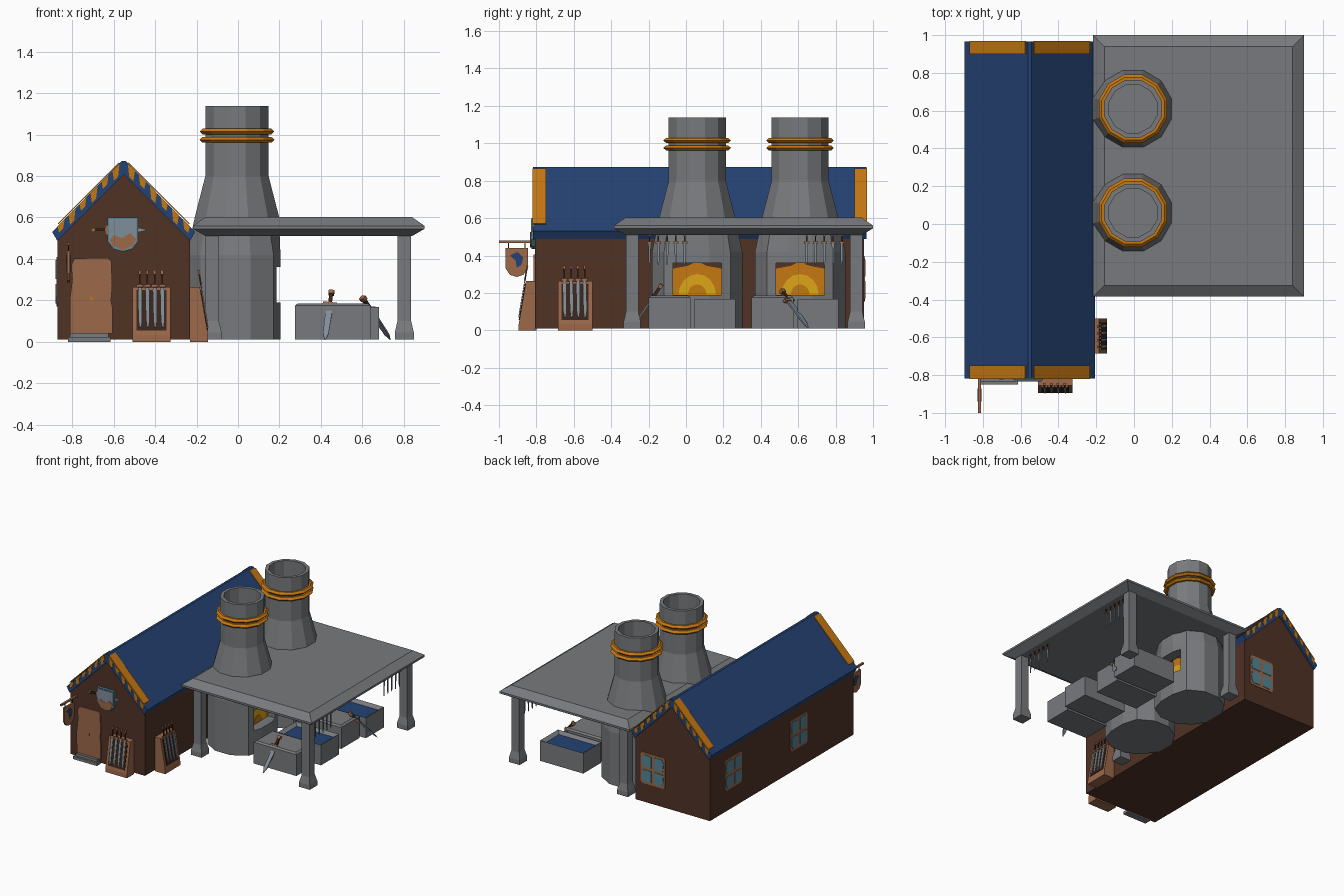
import bpy, bmesh, math
from mathutils import Vector, Matrix

if "Cube" in bpy.data.objects:
    bpy.data.objects.remove(bpy.data.objects["Cube"])

def material(name, r, g, b):
    m = bpy.data.materials.new(name)
    lin = [(c / 255 / 12.92) if c < 10 else ((c / 255 + .055) / 1.055) ** 2.4 for c in (r, g, b)]
    m.diffuse_color = (*lin, 1)
    m.use_nodes = True
    m.node_tree.nodes["Principled BSDF"].inputs["Base Color"].default_value = m.diffuse_color
    return m

WALL = material("wall brown", 80, 50, 37)
BLUE = material("roof blue", 36, 66, 114)
ORANGE = material("trim orange", 198, 120, 18)
STONE = material("stone grey", 120, 122, 125)
TAN = material("tan wood", 156, 104, 74)
DARK = material("dark wood", 58, 38, 28)
STEEL = material("steel grey", 128, 142, 154)
GLASS = material("window teal", 84, 134, 150)
YELLOW = material("fire yellow", 222, 166, 24)

def finish(name, bm, mats, M=None):
    bmesh.ops.recalc_face_normals(bm, faces=bm.faces)
    me = bpy.data.meshes.new(name)
    bm.to_mesh(me)
    bm.free()
    for m in mats:
        me.materials.append(m)
    ob = bpy.data.objects.new(name, me)
    bpy.context.collection.objects.link(ob)
    if M:
        ob.matrix_world = M
    return ob

def add_loft(bm, rings, mi=0, closed=False):
    vs = [[bm.verts.new(p) for p in r] for r in rings]
    n = len(vs[0])
    faces = []
    pairs = list(zip(vs, vs[1:])) + ([(vs[-1], vs[0])] if closed else [])
    for a, b in pairs:
        for i in range(n):
            j = (i + 1) % n
            faces.append(bm.faces.new((a[i], a[j], b[j], b[i])))
    if not closed:
        faces += [bm.faces.new(vs[0]), bm.faces.new(vs[-1])]
    for f in faces:
        f.material_index = mi
    return faces

def loft(name, rings, mat, M=None, closed=False):
    bm = bmesh.new()
    add_loft(bm, rings, 0, closed)
    return finish(name, bm, [mat], M)

def rect(x0, x1, y0, y1, z):
    return [(x0, y0, z), (x1, y0, z), (x1, y1, z), (x0, y1, z)]

def box(name, x0, x1, y0, y1, z0, z1, mat):
    return loft(name, [rect(x0, x1, y0, y1, z0), rect(x0, x1, y0, y1, z1)], mat)

def prism(name, pts, axis, a, b, mat, M=None):
    put = (lambda p, t: (t, p[0], p[1])) if axis == 'x' else (lambda p, t: (p[0], t, p[1]))
    return loft(name, [[put(p, t) for p in pts] for t in (a, b)], mat, M)

def ring(cx, cy, r, z, n=12, xmax=9):
    return [(cx + min(xmax, r * math.cos((i + .5) * math.tau / n)),
             cy + r * math.sin((i + .5) * math.tau / n), z) for i in range(n)]

def sword(name, tip, top, side, w=.012, M=None):
    """Tapered blade, cross guard, grip and pommel between tip and top."""
    tip, z = Vector(tip), Vector(top) - Vector(tip)
    L = z.length
    z.normalize()
    x = Vector(side)
    x = (x - z * x.dot(z)).normalized()
    A = Matrix((x, z.cross(x), z)).transposed().to_4x4()
    A.translation = tip
    bm = bmesh.new()
    t = w * .25
    add_loft(bm, [rect(-.002, .002, -.001, .001, 0), rect(-w * .8, w * .8, -t, t, L * .12),
                  rect(-w, w, -t, t, L * .7)], 0)
    add_loft(bm, [rect(-w * 2, w * 2, -w * .6, w * .6, L * h) for h in (.7, .75)], 1)
    add_loft(bm, [rect(-w * .5, w * .5, -w * .5, w * .5, L * h) for h in (.75, .93)], 2)
    add_loft(bm, [rect(-w * .8, w * .8, -w * .7, w * .7, L * h) for h in (.93, 1)], 1)
    return finish(name, bm, [STEEL, TAN, DARK], (M or Matrix()) @ A)

# House walls and roof
CX = -.552
prism("house_walls", [(-.872, .01), (-.232, .01), (-.232, .50), (CX, .82), (-.872, .50)], 'y', -.807, .952, WALL)
prism("roof", [(CX - .345, .53), (CX - .01, .872), (CX + .01, .872), (CX + .345, .53), (CX + .32, .487),
               (CX, .808), (CX - .32, .487)], 'y', -.817, .965, BLUE)

# Orange roof-end bands and gable patches
for s, side in ((-1, "left"), (1, "right")):
    slope = lambda d, up: (CX + s * (d + up), .882 - d + up)
    for y0, y1, end in ((-.82, -.748, "front"), (.9, .968, "back")):
        prism(f"roof_band_{side}_{end}", [slope(.02, 0), slope(.315, 0), slope(.315, .004), slope(.02, .004)],
              'y', y0, y1, ORANGE)
        yy = -.817 if end == "front" else .965
        for k in range(6):
            d = .02 + k * .053
            lo = .04 if k % 2 else .055
            prism(f"gable_patch_{side}_{end}_{k}", [(CX + s * d, .878 - d), (CX + s * (d + .034), .844 - d),
                  (CX + s * (d + .027), .851 - d - lo), (CX + s * (d + .007), .871 - d - lo)],
                  'y', yy - .003, yy + .003, ORANGE)

# Door with step
prism("door", [(-.81, .04), (-.607, .04), (-.607, .17), (-.613, .2), (-.607, .27), (-.612, .39), (-.63, .405),
               (-.79, .402), (-.805, .37), (-.8, .3), (-.812, .2)], 'y', -.816, -.8, TAN)
box("door_knob", -.715, -.70, -.822, -.81, .2, .215, ORANGE)
box("door_step_low", -.82, -.615, -.85, -.8, 0, .022, STONE)
box("door_step_high", -.81, -.625, -.835, -.8, .022, .042, STONE)

# Windows: frame plate and four panes, built facing -y then turned to the wall
def window(name, M):
    w, h, c = .105, .12, .015
    prism(name + "_frame", [(-w, -h + c), (-w + c, -h), (w - c, -h), (w, -h + c), (w, h - c), (w - c, h),
          (-w + c, h), (-w, h - c)], 'y', -.005, .004, TAN, M)
    for i in (-1, 1):
        for j in (-1, 1):
            prism(f"{name}_pane", [(i * .012, j * .012), (i * .088, j * .012), (i * .094, j * .075),
                  (i * .075, j * .105), (i * .012, j * .1)], 'y', -.009, -.004, GLASS, M)

for k, y in enumerate((.67, -.13)):
    window(f"side_window_{k}", Matrix.Translation((-.872, y, .29)) @ Matrix.Rotation(-math.pi / 2, 4, 'Z'))
window("back_window", Matrix.Translation((-.385, .952, .275)) @ Matrix.Rotation(math.pi, 4, 'Z'))

# Gable shield with a sword behind it
def shield(cx, z0, z1, w):
    m = z0 + (z1 - z0) * .3
    return [(cx - w, z1), (cx + w, z1), (cx + w, m), (cx + w * .6, z0 + (m - z0) * .25), (cx, z0),
            (cx - w * .6, z0 + (m - z0) * .25), (cx - w, m)]
prism("gable_shield", shield(-.556, .435, .6, .074), 'y', -.826, -.8, GLASS)
prism("gable_shield_face", shield(-.556, .442, .592, .067), 'y', -.83, -.82, STEEL)
prism("gable_shield_base", [(-.62, .49), (-.6, .515), (-.56, .5), (-.52, .525), (-.49, .495), (-.51, .462),
                            (-.556, .442), (-.602, .462)], 'y', -.833, -.825, TAN)
sword("gable_sword", (-.44, -.815, .54), (-.71, -.815, .54), (0, 0, 1))

# Hanging sign on its beam
box("sign_beam", -.825, -.81, -1, -.8, .468, .48, TAN)
prism("sign_board", shield(-.905, .285, .44, .06), 'x', -.825, -.811, TAN)
prism("sign_emblem", [(-.94, .4), (-.9, .42), (-.87, .39), (-.88, .35), (-.905, .335), (-.91, .37)],
      'x', -.828, -.808, BLUE)
for y in (-.95, -.86):
    box("sign_hanger", -.82, -.816, y - .003, y + .003, .44, .47, DARK)

# Sword racks: built facing -y, placed on the front and right walls
def rack(name, M):
    prism(name, [(0, 0), (-.088, 0), (-.088, .03), (-.048, .265), (0, .265)], 'x', -.092, .092, TAN, M)
    face = lambda z, o: -.088 + .04 * (z - .03) / .235 - o
    prism(name + "_panel", [(face(.055, 0), .055), (face(.055, .004), .055), (face(.25, .004), .25),
          (face(.25, 0), .25)], 'x', -.072, .072, DARK, M)
    for k in range(4):
        u = -.054 + k * .036
        sword(f"{name}_sword_{k}", (u, face(.07, .007), .07), (u - .004, face(.345, .007), .345), (1, 0, 0), .008, M)

rack("front_rack", Matrix.Translation((-.417, -.807, 0)))
rack("side_rack", Matrix.Translation((-.232, -.593, 0)) @ Matrix.Rotation(math.pi / 2, 4, 'Z'))

# Canopy roof and posts
x0, x1, y0, y1, e = -.217, .9, -.385, 1, .06
loft("canopy", [rect(x0 + e, x1 - e, y0 + e, y1 - e, .51), rect(x0, x1, y0, y1, .545), rect(x0, x1, y0, y1, .56),
                rect(x0 + e, x1 - e, y0 + e, y1 - e, .602)], STONE)
for x in (-.125, .803):
    for y in (-.288, .91):
        loft("canopy_post", [rect(x - r, x + r, y - r, y + r, z) for r, z in
                             ((.046, .01), (.046, .045), (.033, .1), (.033, .52))], STONE)

# Furnaces with chimney, gold rings and fire opening
for k, cy in enumerate((.06, .61)):
    prof = ((.25, .01), (.25, .42), (.21, .605), (.158, .8), (.158, 1.137), (.132, 1.137), (.132, .8))
    body = loft(f"furnace_{k}", [ring(-.005, cy, r, z, 12, .21) for r, z in prof], STONE)
    cut = box(f"furnace_cutter_{k}", .12, .4, cy - .13, cy + .13, .19, .36, STONE)
    mod = body.modifiers.new("opening", 'BOOLEAN')
    mod.operation, mod.object, mod.solver = 'DIFFERENCE', cut, 'EXACT'
    bpy.context.view_layer.objects.active = body
    bpy.ops.object.modifier_apply(modifier=mod.name)
    bpy.data.objects.remove(cut)
    for z in (.975, 1.015):
        loft("chimney_ring", [ring(-.005, cy, r, z + h) for r, h in
                              ((.15, -.014), (.172, -.014), (.187, 0), (.172, .014), (.15, .014))], ORANGE, closed=True)
    box(f"fire_back_{k}", .118, .125, cy - .13, cy + .13, .19, .36, ORANGE)
    for r, x, mat in ((1, .128, YELLOW), (.5, .131, ORANGE)):
        prism("fire_glow", [(cy + .1 * r * math.cos(a * math.pi / 8), .191 + .11 * r * math.sin(a * math.pi / 8))
                            for a in range(9)], 'x', .121, x, mat)
    for s in (-1, 1):
        prism("fire_soot", [(cy + s * .13, .36), (cy + s * .02, .36), (cy + s * .05, .345), (cy + s * .13, .33)],
              'x', .121, .13, WALL)

# Work blocks and water troughs
def block(name, x0, x1, y0, y1, h, inset, depth, top):
    bm = bmesh.new()
    f = add_loft(bm, [rect(x0, x1, y0, y1, .01), rect(x0, x1, y0, y1, h)])
    bmesh.ops.recalc_face_normals(bm, faces=bm.faces)
    bmesh.ops.inset_region(bm, faces=[f[-1]], thickness=inset, depth=depth)
    f[-1].material_index = 1
    finish(name, bm, [STONE, top])

for k, y in enumerate((-.2, .35)):
    block(f"work_block_{k}", .275, .64, y, y + .225, .175, .02, .01, STONE)
    block(f"water_trough_{k}", .31, .68, y + .245, y + .465, .168, .04, -.02, BLUE)

# Leaning swords and hanging tools
sword("leaning_sword_front", (.42, -.29, .01), (.452, -.13, .245), (1, 0, 0), .017)
sword("leaning_sword_right", (.735, .655, .01), (.6, .51, .215), (-.6, .6, 0), .017)
for y in (-.195, .645):
    for k in range(5):
        sword("hanging_tool", (.8, y + k * .047, .35), (.8, y + k * .047, .515), (0, 1, 0), .007)
